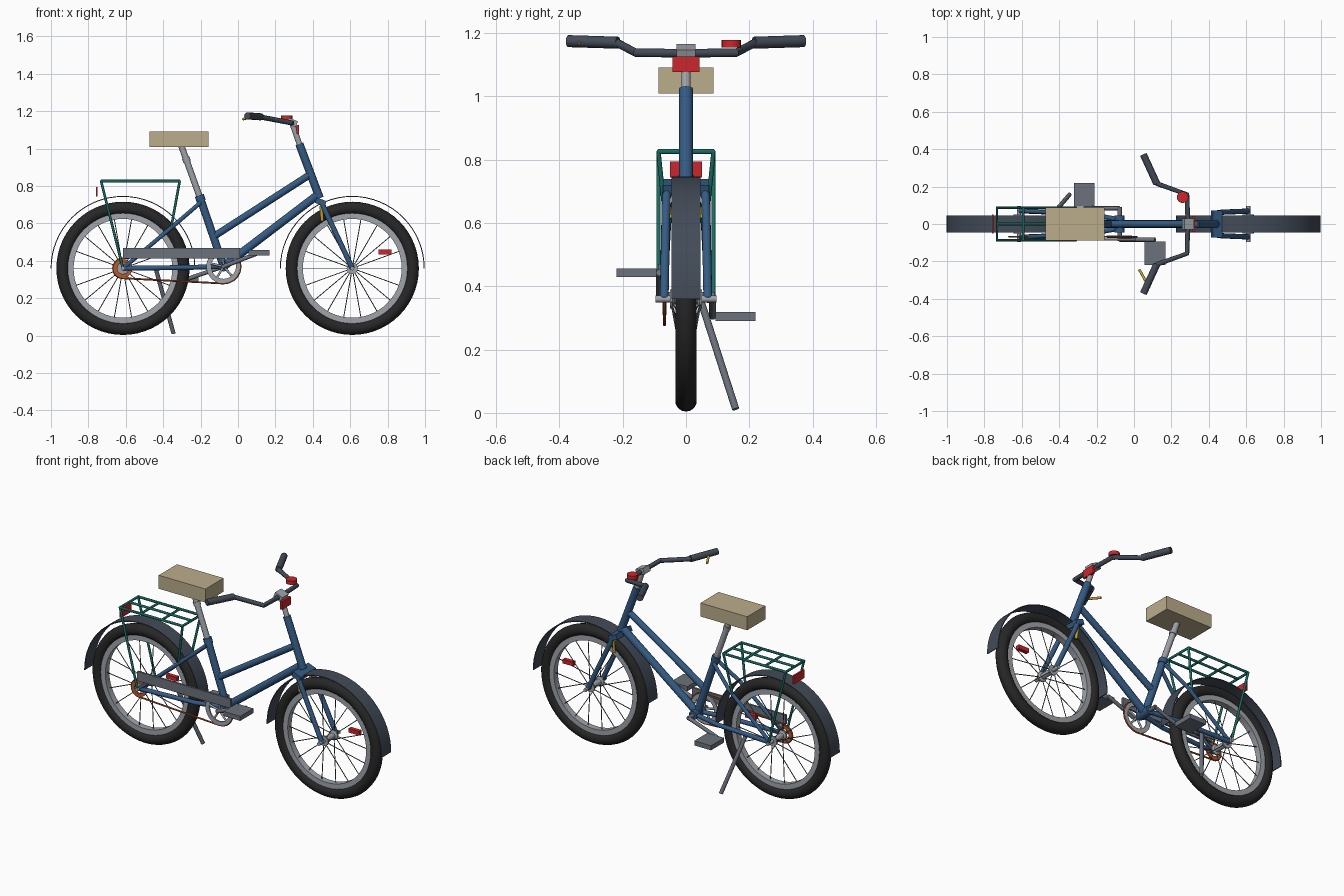
import bpy, bmesh, math
from mathutils import Vector, Matrix

if "Cube" in bpy.data.objects:
    bpy.data.objects.remove(bpy.data.objects["Cube"])


def mat(name, c):
    m = bpy.data.materials.new(name)
    m.diffuse_color = (*c, 1)
    m.use_nodes = True
    m.node_tree.nodes["Principled BSDF"].inputs["Base Color"].default_value = m.diffuse_color
    return m


BLUE = mat("blue paint", (0.035, 0.105, 0.23))
SLATE = mat("dark slate", (0.055, 0.07, 0.095))
RUBBER = mat("rubber", (0.02, 0.02, 0.02))
STEEL = mat("steel", (0.35, 0.37, 0.4))
IRON = mat("dark steel", (0.15, 0.17, 0.2))
RED = mat("red", (0.6, 0.02, 0.025))
TAN = mat("tan", (0.5, 0.42, 0.26))
TEAL = mat("teal", (0.01, 0.15, 0.12))
RUST = mat("rust", (0.45, 0.1, 0.03))
GOLD = mat("mustard", (0.6, 0.38, 0.03))


def finish(ob, m):
    ob.data.materials.clear()
    ob.data.materials.append(m)
    bpy.ops.object.select_all(action='DESELECT')
    ob.select_set(True)
    bpy.context.view_layer.objects.active = ob
    if ob.type == 'CURVE':
        bpy.ops.object.convert(target='MESH')
    bpy.ops.object.shade_smooth_by_angle(angle=math.radians(40))
    return bpy.context.object


def tubes(name, paths, r, m, res=4, closed=False):
    """Round tubes along one or more point paths."""
    cu = bpy.data.curves.new(name, 'CURVE')
    cu.dimensions = '3D'
    cu.bevel_depth, cu.bevel_resolution, cu.use_fill_caps = r, res, True
    for pts in paths:
        s = cu.splines.new('POLY')
        s.points.add(len(pts) - 1)
        for p, co in zip(s.points, pts):
            p.co = (*co, 1)
        s.use_cyclic_u = closed
    ob = bpy.data.objects.new(name, cu)
    bpy.context.collection.objects.link(ob)
    return finish(ob, m)


def both(*pts):
    """A path and its mirror image across y."""
    return [list(pts), [(x, -y, z) for x, y, z in pts]]


def box(name, lo, hi, m, tilt=0):
    lo, hi = Vector(lo), Vector(hi)
    bpy.ops.mesh.primitive_cube_add(size=1, location=(lo + hi) / 2, rotation=(0, tilt, 0))
    ob = bpy.context.object
    ob.name, ob.scale = name, hi - lo
    ob.data.materials.append(m)
    return ob


def lathe(name, c, profile, m, turn=2 * math.pi, n=56):
    """Closed (radius, y) profile spun about the y axis through c."""
    bm = bmesh.new()
    vs = [bm.verts.new((c[0] + r, c[1] + y, c[2])) for r, y in profile]
    es = [bm.edges.new((vs[i - 1], vs[i])) for i in range(len(vs))]
    bmesh.ops.spin(bm, geom=vs + es, cent=c, axis=(0, -1, 0), angle=turn, steps=n)
    bmesh.ops.remove_doubles(bm, verts=bm.verts, dist=1e-5)
    if turn < 6:
        bmesh.ops.holes_fill(bm, edges=[e for e in bm.edges if e.is_boundary])
    bmesh.ops.recalc_face_normals(bm, faces=bm.faces)
    me = bpy.data.meshes.new(name)
    bm.to_mesh(me)
    bm.free()
    ob = bpy.data.objects.new(name, me)
    bpy.context.collection.objects.link(ob)
    return finish(ob, m)


def rect(r0, r1, w):
    return [(r0, -w), (r1, -w), (r1, w), (r0, w)]


# Wheels, fenders and spoke reflectors
Z = 0.36
RX, FX = -0.615, 0.611
for side, x in (("rear", RX), ("front", FX)):
    c = (x, 0, Z)
    tyre = [(0.322 + 0.034 * math.cos(a), 0.034 * math.sin(a))
            for a in [i * math.pi / 7 for i in range(14)]]
    lathe(side + "_tyre", c, tyre, RUBBER)
    lathe(side + "_rim", c, rect(0.264, 0.296, 0.019), STEEL)
    lathe(side + "_fender", c, rect(0.382, 0.387, 0.046), SLATE, turn=math.pi, n=32)
    hub = [(0.001, -0.05), (0.03, -0.05), (0.03, -0.042), (0.017, -0.036),
           (0.017, 0.036), (0.03, 0.042), (0.03, 0.05), (0.001, 0.05)]
    lathe(side + "_hub", c, hub, STEEL, n=20)
    tubes(side + "_axle", [[(x, -0.097, Z), (x, 0.097, Z)]], 0.011, STEEL)
    spokes = []
    for i in range(18):
        a = i * math.pi / 9
        d = Vector((math.cos(a), 0, math.sin(a)))
        s = Vector((0, 0.045 * (-1) ** i, 0))
        spokes.append([Vector(c) + d * 0.022 + s, Vector(c) + d * 0.27])
    tubes(side + "_spokes", spokes, 0.0025, IRON, res=1)
    box(side + "_spoke_reflector", (x + 0.14, -0.012, 0.435), (x + 0.21, 0.012, 0.46), RED)

# Frame
BB = Vector((-0.077, 0, 0.37))
tubes("seat_tube", [[BB, (-0.202, 0, 0.735)]], 0.021, BLUE)
tubes("top_tube", [[(-0.13, 0, 0.53), (0.38, 0, 0.858)]], 0.019, BLUE)
tubes("down_tube", [[BB, (0.42, 0, 0.748)]], 0.022, BLUE)
tubes("head_tube", [[(0.328, 0, 1.025), (0.437, 0, 0.735)]], 0.022, BLUE)
tubes("bottom_bracket", [[BB - Vector((0, 0.045, 0)), BB + Vector((0, 0.045, 0))]], 0.027, BLUE)
tubes("chain_stays", both((RX, 0.07, Z), (-0.25, 0.055, 0.365), (-0.09, 0.025, 0.37)), 0.013, BLUE)
tubes("seat_stays", both((RX, 0.07, Z), (-0.33, 0.058, 0.6), (-0.2, 0.02, 0.712)), 0.011, BLUE)

# Fork with crown and brake
tubes("fork_blades", both((0.445, 0.06, 0.72), (0.47, 0.063, 0.66), (FX, 0.069, Z)), 0.014, BLUE)
box("fork_crown", (0.414, -0.073, 0.7), (0.47, 0.073, 0.73), BLUE, 0.36)
tubes("front_brake", [[(0.45, -0.048, 0.615), (0.445, -0.06, 0.69), (0.445, 0.06, 0.69),
                       (0.45, 0.048, 0.615)]], 0.009, GOLD)

# Saddle and seat post
tubes("seat_post", [[(-0.195, 0, 0.715), (-0.303, 0, 1.015)]], 0.017, STEEL)
tubes("seat_post_collar", [[(-0.272, 0, 0.93), (-0.28, 0, 0.952)]], 0.021, STEEL)
tubes("seat_clamp", [[(-0.196, 0, 0.718), (-0.207, 0, 0.75)]], 0.025, BLUE)
box("saddle", (-0.472, -0.087, 1.01), (-0.158, 0.087, 1.092), TAN)

# Stem, handlebar, grips, bell, lever and headlight
tubes("stem", [[(0.333, 0, 1.01), (0.288, 0, 1.14)]], 0.015, STEEL)
box("stem_clamp", (0.262, -0.03, 1.122), (0.316, 0.03, 1.157), STEEL, 0.36)
half = [(0.288, 0.0, 1.137), (0.284, 0.158, 1.138), (0.125, 0.215, 1.168), (0.105, 0.25, 1.172)]
tubes("handlebar", [[(x, -y, z) for x, y, z in half[::-1]] + half[1:]], 0.0135, SLATE)
tubes("grips", both((0.122, 0.215, 1.17), (0.05, 0.372, 1.175)), 0.019, SLATE)
tubes("bell", [[(0.26, 0.143, 1.155), (0.26, 0.143, 1.178)]], 0.031, RED, res=6)
tubes("brake_lever", [[(0.028, -0.243, 1.158), (0.083, -0.342, 1.17)]], 0.007, GOLD)
box("headlight", (0.312, -0.042, 1.078), (0.326, 0.042, 1.127), RED)

# Rear rack and light
xs, h = (-0.732, -0.592, -0.452, -0.312), 0.826
tubes("rack_frame", [[(xs[0], -0.087, h), (xs[3], -0.087, h), (xs[3], 0.087, h), (xs[0], 0.087, h)]],
      0.008, TEAL, closed=True)
tubes("rack_bars", [[(x, -0.087, h), (x, 0.087, h)] for x in xs[1:3]]
      + [[(xs[0], 0, h), (xs[3], 0, h)]], 0.007, TEAL)
tubes("rack_legs", both((xs[0], 0.087, h), (RX, 0.087, Z))
      + both((xs[3], 0.087, h), (-0.357, 0.062, 0.58)), 0.007, TEAL)
box("rear_light", (-0.76, -0.05, 0.744), (-0.75, 0.05, 0.795), RED)

# Drivetrain: chainring, sprocket, chain and guard
cy = -0.068
lathe("chainring", (BB.x, cy, BB.z), rect(0.066, 0.092, 0.004), STEEL, n=40)
arms = [[(BB.x, cy, BB.z), (BB.x + 0.07 * math.cos(a), cy, BB.z + 0.07 * math.sin(a))]
        for a in [0.4 + i * math.tau / 5 for i in range(5)]]
tubes("chainring_arms", arms, 0.006, STEEL)
lathe("sprocket", (RX, cy, Z), rect(0.03, 0.05, 0.004), RUST, n=28)


def arc(cx, cz, r, a0, a1, n=10):
    return [(cx + r * math.cos(a0 + (a1 - a0) * i / n), cy,
             cz + r * math.sin(a0 + (a1 - a0) * i / n)) for i in range(n + 1)]


q = math.pi / 2
tubes("chain", [arc(BB.x, BB.z, 0.091, -q, q) + arc(RX, Z, 0.053, q, 3 * q)],
      0.005, RUST, res=2, closed=True)
box("chain_guard", (-0.615, -0.089, 0.413), (0.012, -0.077, 0.47), IRON)

# Cranks and pedals
tubes("crank_axle", [[BB + Vector((0, -0.09, 0)), BB + Vector((0, 0.09, 0))]], 0.012, IRON)
for name, s, px, pz in (("near", -1, 0.113, 0.443), ("far", 1, -0.266, 0.305)):
    tubes(name + "_crank", [[(BB.x, s * 0.084, BB.z), (px, s * 0.084, pz)]], 0.011, IRON)
    box(name + "_pedal", (px - 0.056, s * 0.157 - 0.063, pz - 0.014),
        (px + 0.056, s * 0.157 + 0.063, pz + 0.014), IRON)

# Kickstand
tubes("kickstand", [[(-0.44, 0.045, 0.36), (-0.345, 0.157, 0.012)]], 0.0115, IRON)
